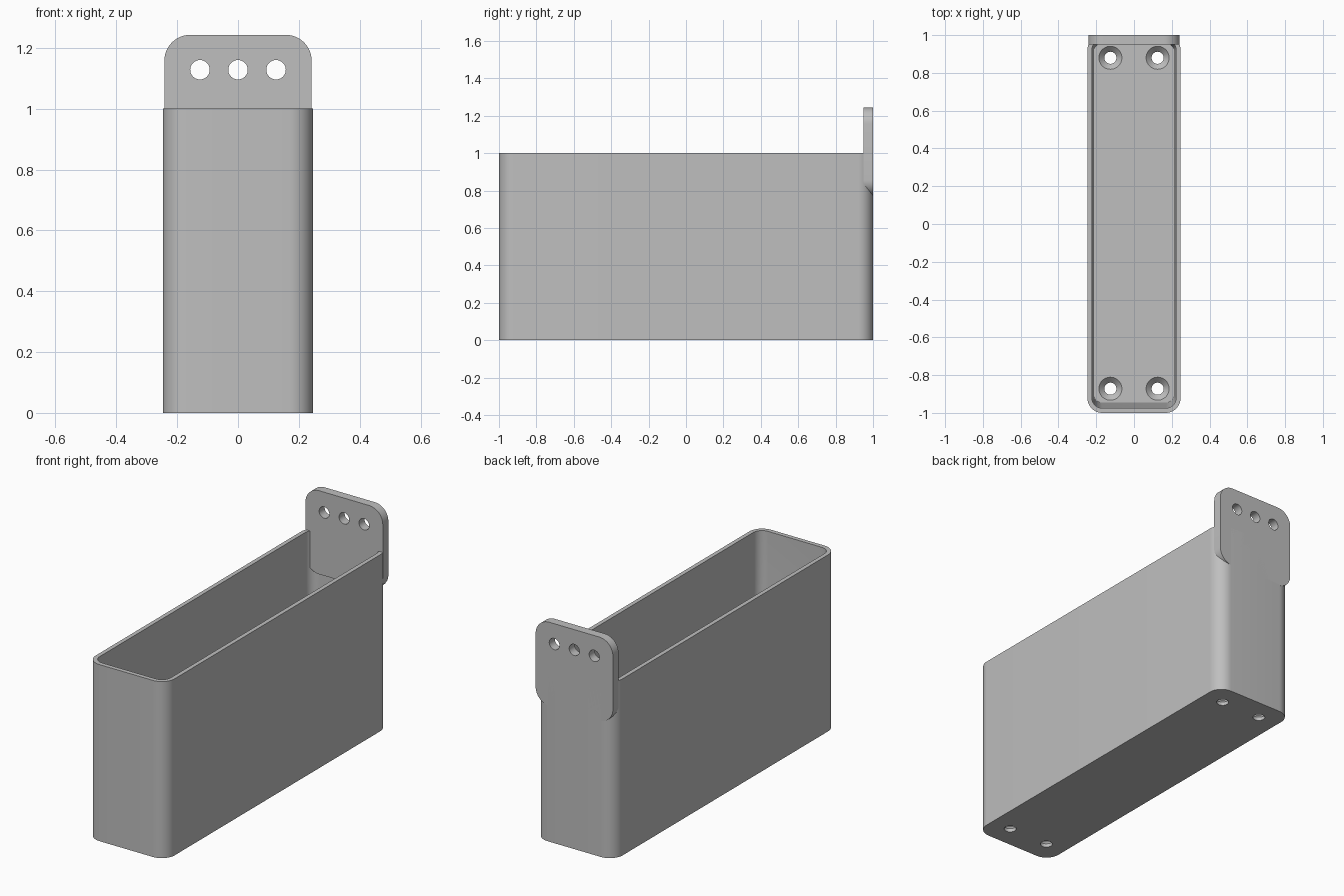
import bpy, bmesh, math
from mathutils import Matrix

if "Cube" in bpy.data.objects:
    bpy.data.objects.remove(bpy.data.objects["Cube"], do_unlink=True)

grey = bpy.data.materials.new("plain grey")
grey.use_nodes = True
colour = (0.52, 0.52, 0.52, 1)
grey.diffuse_color = colour
grey.node_tree.nodes["Principled BSDF"].inputs["Base Color"].default_value = colour


def rounded_ring(x0, x1, y0, y1, r, z, steps=12):
    """Rounded rectangle outline at height z."""
    ring = []
    corners = [(x1 - r, y1 - r), (x0 + r, y1 - r), (x0 + r, y0 + r), (x1 - r, y0 + r)]
    for quarter, (cx, cy) in enumerate(corners):
        for i in range(steps + 1):
            a = math.pi / 2 * (quarter + i / steps)
            ring.append((cx + r * math.cos(a), cy + r * math.sin(a), z))
    return ring


def circle_ring(x, y, r, z, sides=40):
    return [(x + r * math.cos(math.tau * i / sides),
             y + r * math.sin(math.tau * i / sides), z) for i in range(sides)]


def loft(name, rings, matrix=None):
    """Closed solid skinned through a stack of matching outlines."""
    bm = bmesh.new()
    loops = [[bm.verts.new(p) for p in ring] for ring in rings]
    n = len(loops[0])
    for a, b in zip(loops, loops[1:]):
        for i in range(n):
            j = (i + 1) % n
            bm.faces.new((a[i], a[j], b[j], b[i]))
    bm.faces.new(loops[0][::-1])
    bm.faces.new(loops[-1])
    if matrix:
        bm.transform(matrix)
    bmesh.ops.recalc_face_normals(bm, faces=bm.faces)
    mesh = bpy.data.meshes.new(name)
    bm.to_mesh(mesh)
    bm.free()
    mesh.materials.append(grey)
    obj = bpy.data.objects.new(name, mesh)
    bpy.context.collection.objects.link(obj)
    return obj


def select(obj):
    bpy.ops.object.select_all(action='DESELECT')
    obj.select_set(True)
    bpy.context.view_layer.objects.active = obj


def cut(obj, cutters):
    """Subtract each cutter, then discard it."""
    select(obj)
    for cutter in cutters:
        cutter.hide_render = True
        mod = obj.modifiers.new("cut", 'BOOLEAN')
        mod.operation = 'DIFFERENCE'
        mod.solver = 'EXACT'
        mod.object = cutter
        bpy.ops.object.modifier_apply(modifier=mod.name)
        bpy.data.objects.remove(cutter, do_unlink=True)


def finish(obj):
    select(obj)
    bpy.ops.object.shade_smooth_by_angle(angle=math.radians(30))


# Open box with rounded upright corners
half = 0.247
box = loft("open_box", [rounded_ring(-half, half, -1, 1, 0.08, z) for z in (0, 1)])

# Cavity: straight at the rim, narrowing slightly towards the floor
floor = 0.05
cavity = loft("cavity_cutter", [
    rounded_ring(-0.212, 0.212, -0.945, 0.955, 0.04, floor),
    rounded_ring(-0.223, 0.223, -0.975, 0.975, 0.055, 0.78),
    rounded_ring(-0.223, 0.223, -0.975, 0.975, 0.055, 1.1)])

# Countersunk screw holes in the floor
screws = []
for x in (-0.125, 0.125):
    for y in (-0.872, 0.88):
        screws.append(loft("screw_cutter", [
            circle_ring(x, y, r, z) for r, z in
            ((0.032, -0.1), (0.032, 0.02), (0.061, floor), (0.061, 0.1))]))
cut(box, [cavity] + screws)
finish(box)

# Upright mounting plate at the back, with three holes
upright = Matrix.Rotation(math.pi / 2, 4, 'X')
plate = loft("mounting_plate",
             [rounded_ring(-0.242, 0.242, 0.77, 1.243, 0.085, z) for z in (-1, -0.95)],
             upright)
cut(plate, [loft("plate_hole_cutter",
                 [circle_ring(x, 1.128, 0.032, z) for z in (-1.1, -0.8)], upright)
            for x in (-0.125, 0, 0.125)])
finish(plate)
